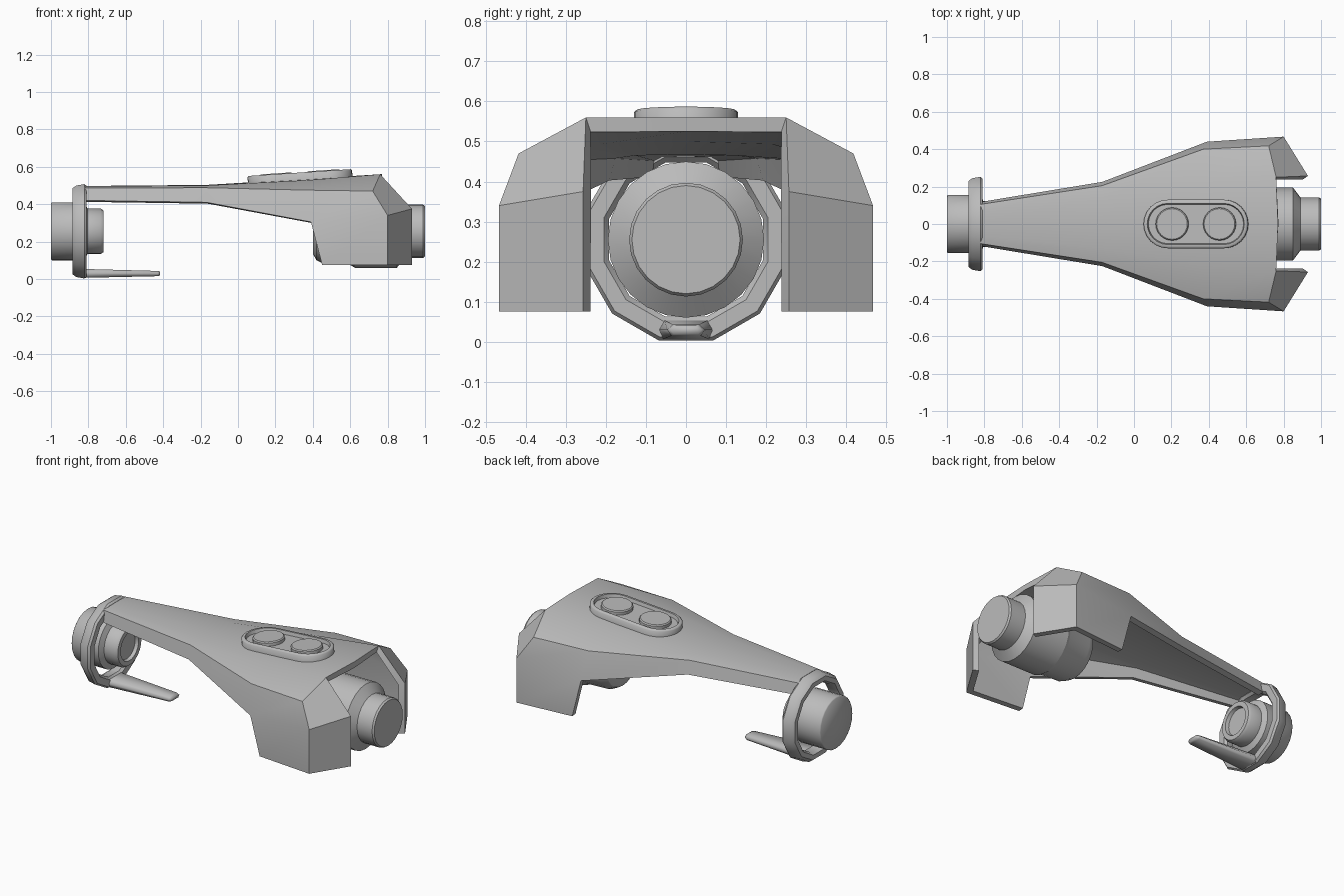
import bpy, bmesh, math
from mathutils import Matrix

if "Cube" in bpy.data.objects:
    bpy.data.objects.remove(bpy.data.objects["Cube"])

AXIS_Z = 0.255
grey = bpy.data.materials.new("mid_grey")
grey.diffuse_color = (.5, .5, .5, 1)
grey.use_nodes = True
grey.node_tree.nodes["Principled BSDF"].inputs["Base Color"].default_value = grey.diffuse_color


def finish(name, bm, recalc=True):
    if recalc:
        bmesh.ops.recalc_face_normals(bm, faces=bm.faces[:])
    me = bpy.data.meshes.new(name)
    bm.to_mesh(me)
    bm.free()
    me.materials.append(grey)
    ob = bpy.data.objects.new(name, me)
    bpy.context.collection.objects.link(ob)
    return ob


def smooth(ob, angle=30):
    bpy.ops.object.select_all(action='DESELECT')
    ob.select_set(True)
    bpy.context.view_layer.objects.active = ob
    for m in list(ob.modifiers):
        bpy.ops.object.modifier_apply(modifier=m.name)
    bpy.ops.object.shade_smooth_by_angle(angle=math.radians(angle))


def loft(name, loops, closed=False, matrix=None, angle=30):
    """Skin equal-length loops; cap the ends, or join last to first."""
    bm = bmesh.new()
    rings = [[bm.verts.new(p) for p in lp] for lp in loops]
    n = len(rings[0])
    pairs = list(zip(rings, rings[1:])) + ([(rings[-1], rings[0])] if closed else [])
    for a, b in pairs:
        for i in range(n):
            j = (i + 1) % n
            bm.faces.new((a[i], a[j], b[j], b[i]))
    if not closed:
        bm.faces.new(rings[0])
        bm.faces.new(rings[-1])
    if matrix:
        bm.transform(matrix)
    ob = finish(name, bm)
    smooth(ob, angle)
    return ob


def lathe(name, profile, segs, closed=False, phase=0.0, angle=30):
    """Turn an (x, radius) profile about the long axis."""
    angs = [phase + 2 * math.pi * i / segs for i in range(segs)]
    loops = [[(x, r * math.cos(a), AXIS_Z + r * math.sin(a)) for a in angs] for x, r in profile]
    return loft(name, loops, closed, angle=angle)


# body shell: half stations (centre, crown, crease, lower edge), mirrored and thickened
stations = [
    [(-.85, 0, .497), (-.85, .06, .496), (-.82, .105, .487), (-.82, .118, .42)],
    [(-.17, 0, .503), (-.17, .13, .50), (-.17, .205, .488), (-.17, .225, .41)],
    [(.37, 0, .535), (.37, .22, .528), (.37, .40, .475), (.39, .44, .305)],
    [(.77, 0, .56), (.76, .25, .56), (.72, .418, .47), (.80, .467, .34)],
]
bm = bmesh.new()
for s in (1, -1):
    def face(*pts):
        vs = [bm.verts.new((x, s * y, z)) for x, y, z in pts]
        bm.faces.new(vs if s > 0 else vs[::-1])
    for a, b in zip(stations, stations[1:]):
        for i in range(3):
            face(a[i], b[i], b[i + 1], a[i + 1])
    low, (_, crown, crease, wide) = stations[2][3], stations[3]
    nose, e, f, g = (.93, .257, .375), (.45, .437, .075), (.80, .467, .075), (.93, .257, .075)
    face(crown, nose, wide, crease)
    face(low, wide, f, e)
    face(wide, nose, g, f)
bmesh.ops.remove_doubles(bm, verts=bm.verts[:], dist=1e-4)
shell = finish("body_shell", bm, recalc=False)
sol = shell.modifiers.new("thickness", 'SOLIDIFY')
sol.thickness = 0.035
sol.offset = -1
sol.use_even_offset = True
smooth(shell, 26)

# rear ring with softened rims
lathe("rear_ring", [(-.885, .21), (-.885, .238), (-.865, .253), (-.822, .261), (-.81, .252),
                    (-.81, .212), (-.825, .199), (-.865, .199)],
      12, closed=True, phase=math.pi / 12, angle=35)

# tongue under the ring
loft("lower_tongue", [
    [(x, -w + .01, z0), (x, w - .01, z0), (x, w, zm), (x, w - .014, z1), (x, -w + .014, z1), (x, -w, zm)]
    for x, w, z0, zm, z1 in ((-.84, .068, .006, .03, .054), (-.43, .047, .015, .03, .043),
                             (-.418, .04, .019, .03, .04))], angle=66)

# rear plug with hollow inner end
lathe("rear_plug", [(-1, .150), (-.995, .155), (-.82, .155), (-.805, .122), (-.735, .122),
                    (-.72, .112), (-.72, .085), (-.74, .08)], 24, angle=50)

# front barrel
lathe("front_barrel", [(.40, .12), (.42, .155), (.46, .175), (.60, .18), (.625, .195), (.85, .195),
                       (.89, .142), (.99, .142), (1, .135)], 24)

# raised control pad with recessed floor, tilted to the shell
tilt = Matrix.Translation((.33, 0, .569)) @ Matrix.Rotation(-.066, 4, 'Y')


def stadium(w, z, half=.15, n=12):
    pts = []
    for cx, start in ((half, -math.pi / 2), (-half, math.pi / 2)):
        for i in range(n + 1):
            a = start + math.pi * i / n
            pts.append((cx + w * math.cos(a), w * math.sin(a), z))
    return pts


loft("control_pad", [stadium(w, z) for w, z in
                     ((.13, -.055), (.13, -.006), (.123, 0), (.11, 0), (.105, -.02))],
     matrix=tilt, angle=50)

# two round buttons
for name, cx in (("rear_button", -.127), ("front_button", .127)):
    loops = [[(cx + r * math.cos(a), r * math.sin(a), z)
              for a in (2 * math.pi * i / 24 for i in range(24))]
             for r, z in ((.088, -.03), (.088, -.002), (.082, .004))]
    loft(name, loops, matrix=tilt)
